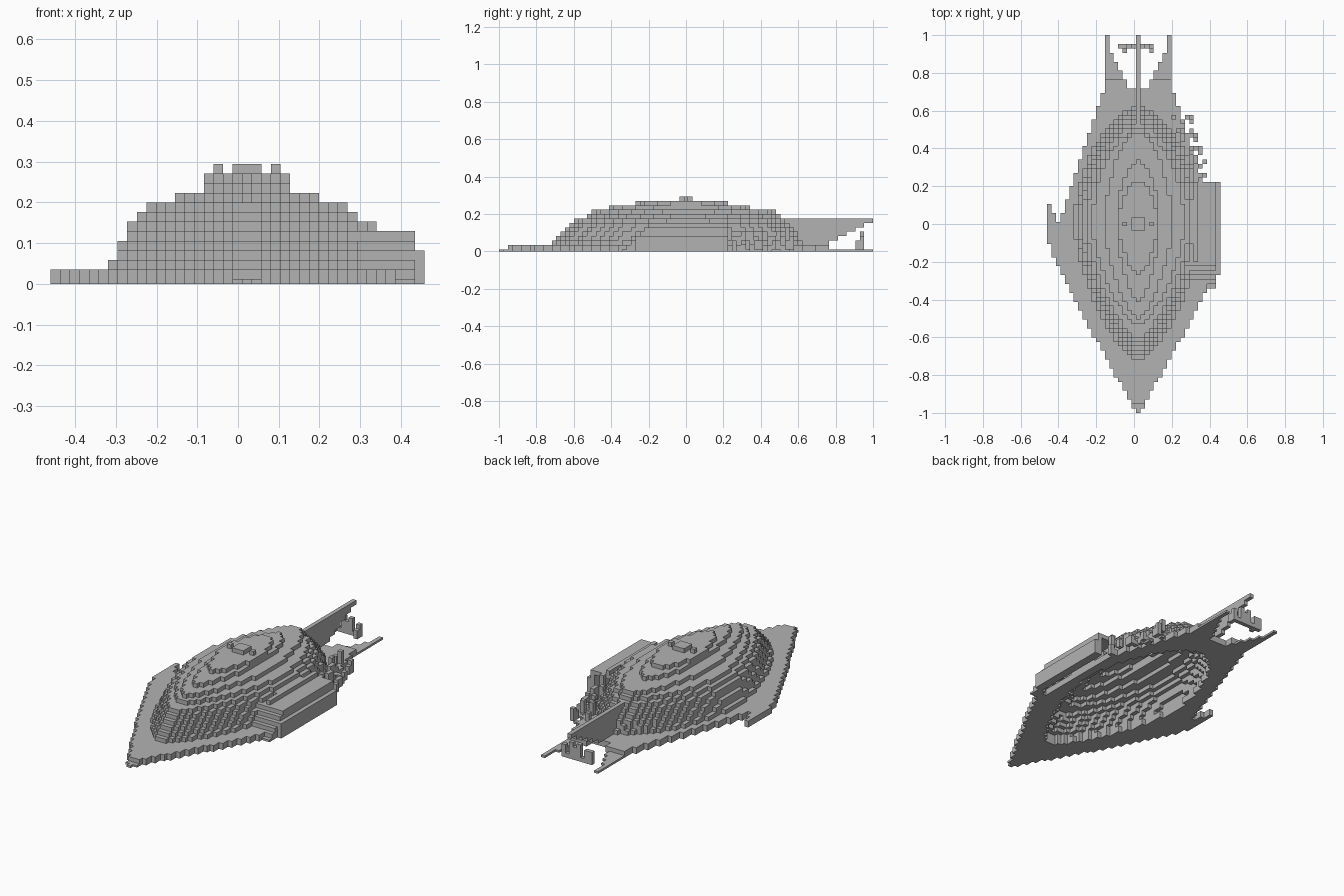
import bpy, bmesh, random
from mathutils import Vector

cube = bpy.data.objects.get("Cube")
if cube:
    bpy.data.objects.remove(cube, do_unlink=True)

rng = random.Random(4)
P = 2 / 85            # block size
CX = 0.0222           # x of the keel

grey = bpy.data.materials.new("stone_grey")
grey.use_nodes = True
col = (0.45, 0.45, 0.45, 1)
grey.diffuse_color = col
grey.node_tree.nodes["Principled BSDF"].inputs["Base Color"].default_value = col

cells = {}            # (i, j, k) -> part name


def put(part, i, j, k):
    cells.setdefault((i, j, k), part)


# Hull terraces, from the second layer up: half width, front reach, rear reach
TERRACES = [(14.4, 30.5, 26.3), (13.7, 29.5, 25.7), (13.4, 28.4, 25.2),
            (12.9, 27.4, 24.4), (12.6, 26.4, 23.4), (11.6, 25.5, 22.4),
            (10.4, 22.5, 21.4), (7.6, 21.5, 20.4), (4.9, 17.4, 14.4),
            (4.5, 11.4, 9.4)]


def inside(i, j, k, shrink=0):
    """Is the block within the terrace contour of layer k?"""
    if not 2 <= k <= 11:
        return False
    a, front, rear = TERRACES[k - 2]
    b, p = (front, 1.5) if j < 0 else (rear, 1.75)
    a, b = a - shrink, b - shrink
    return a > 0 and b > 0 and (abs(i) / a) ** p + (abs(j) / b) ** p <= 1


def rim_width(i, j):
    """Half width of the flat rim at row j, on the side of column i."""
    if j <= 0:
        w = 20.4 * (1 - (max(0, -j - 3) / 39.4) ** 1.12)
    else:
        w = max(7, 17.4 - j * 0.33)
    return min(w, 14.4) if i > 0 and -13 < j < 12 else w


# Hollow terraced hull
for k in range(2, 12):
    for i in range(-15, 16):
        for j in range(-31, 28):
            if inside(i, j, k) and not inside(i, j, k + 1, 1):
                put("hull_shell", i, j, k)

# Lookout blocks on the crown
for i in (-3, -1, 0, 1, 3):
    for j in (-1, 0, 1):
        if abs(i) < 3 or j == 0:
            put("crown_blocks", i, j, 12)

# Flat rim with an open middle, and the forked tail plate behind it
for i in range(-20, 19):
    for j in range(-42, 43):
        if abs(i) > rim_width(i, j) + 0.3 or inside(i, j, 2, 2):
            continue
        if j > 30 and abs(i) <= min(6, 2 + (j - 31) // 2):
            continue
        part = "tail_fork" if j > 26 else "rim"
        put(part, i, j, 0)
        if abs(j) < 41 and j < 33:
            put(part, i, j, 1)

# Pointed wing tip on the right rim
for j in range(1, 5):
    for k in (0, 1):
        put("rim_tip", -20, j, k)
        if j < 3:
            put("rim_tip", -19, j, k)

# Upright tail fin with a rising lower edge
for j in range(21, 43):
    low = 2 if j < 31 else 2 + (j - 31) // 2
    for k in range(low, 8):
        if not inside(0, j, k):
            put("tail_fin", 0, j, k)

# Small rudder frame below the fin
for i in range(-4, 4):
    for k in range(1, 5):
        if k < 4 - (i in (-2, 2)) * 2 or abs(i) == 1:
            put("rudder_frame", i, 40, k)
for i in (-3, 3):
    for k in (1, 2):
        put("rudder_frame", i, 39, k)

# Side bay: a roof and an outer wall, sloping down at its front
for j in range(-14, 10):
    top = 5 - max(0, -9 - j)
    edge = 18 if j > -12 else 17
    for i in range(12, edge + 1):
        roof = min(top, 3) if i == 18 else top
        for k in range(0, roof + 1):
            if i >= edge - 1 or k == roof:
                put("side_bay", i, j, k)
    if j > -9:
        put("side_bay", 13, j, 6)

# Broken blocks trailing behind the bay
for j in range(10, 25):
    limit = int(16.5 - (j - 10) * 0.32)
    for i in range(int(rim_width(1, j)) - 2, limit + 1):
        if rng.random() < 0.5:
            base = rng.randint(0, 3)
            for k in range(base, base + rng.randint(1, 3)):
                if not inside(i, j, k):
                    put("broken_blocks", i, j, k)

# Outer faces of each block: one quad per open side
AXES = [Vector((1, 0, 0)), Vector((0, 1, 0)), Vector((0, 0, 1))]


def corner(v):
    """Grid corner to model space; the lowest layer is half height."""
    return (CX + v.x * P, v.y * P, max(0, v.z * P))


def build(part):
    bm = bmesh.new()
    verts = {}
    for (i, j, k), name in cells.items():
        if name != part:
            continue
        c = Vector((i, j, k))
        for n, axis in enumerate(AXES):
            u, w = AXES[(n + 1) % 3] / 2, AXES[(n + 2) % 3] / 2
            for s in (-1, 1):
                if tuple(int(t) for t in c + axis * s) in cells:
                    continue
                mid = c + axis * s / 2
                quad = [mid - u - w, mid + u - w, mid + u + w, mid - u + w]
                if s < 0:
                    quad.reverse()
                face = []
                for q in quad:
                    key = tuple(q)
                    if key not in verts:
                        verts[key] = bm.verts.new(corner(q))
                    face.append(verts[key])
                bm.faces.new(face)
    mesh = bpy.data.meshes.new(part)
    bm.to_mesh(mesh)
    bm.free()
    mesh.materials.append(grey)
    obj = bpy.data.objects.new(part, mesh)
    bpy.context.scene.collection.objects.link(obj)


for part in sorted(set(cells.values())):
    build(part)
